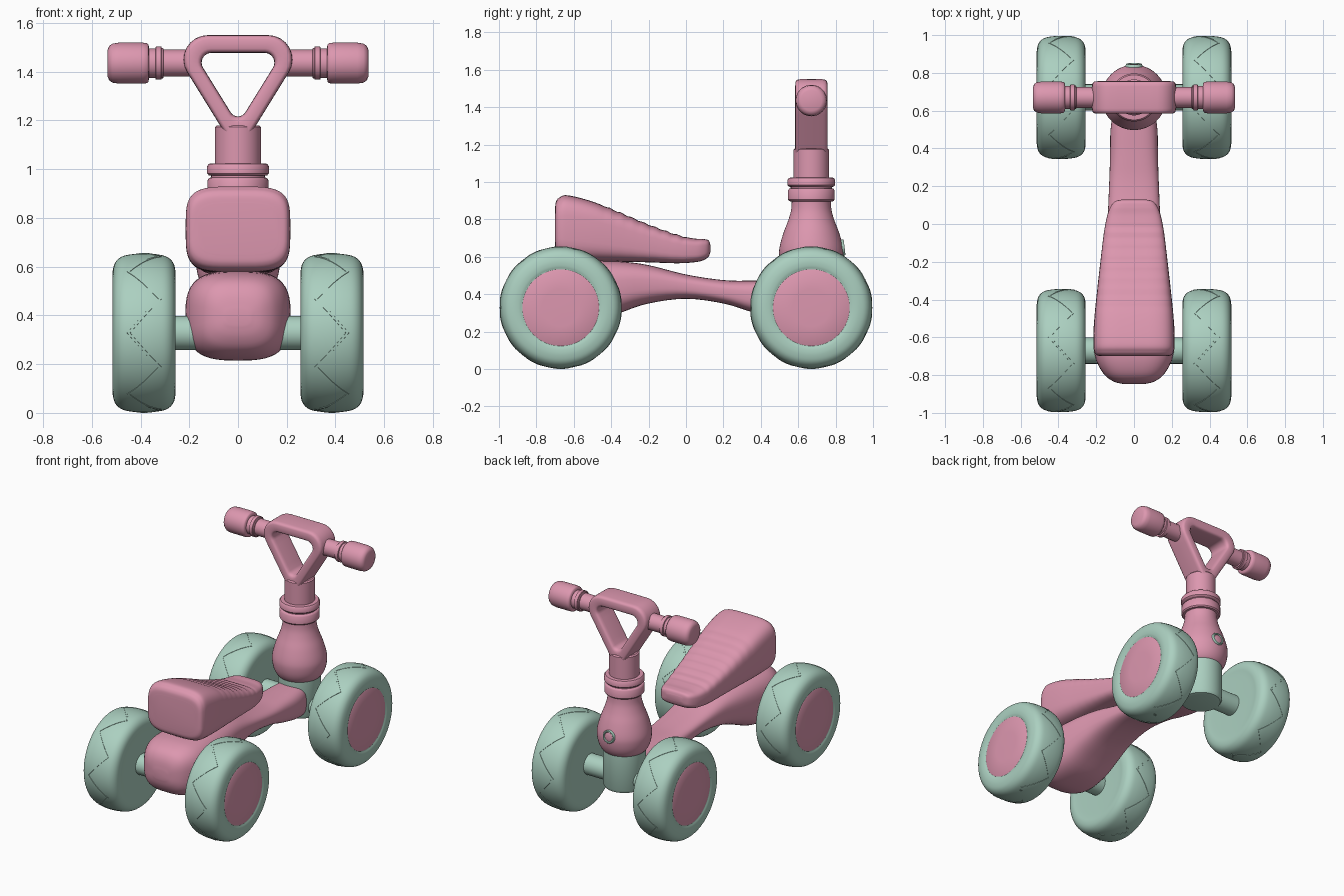
import bpy, bmesh, math
from math import sin, cos, pi
from mathutils import Vector, Matrix

if "Cube" in bpy.data.objects:
    bpy.data.objects.remove(bpy.data.objects["Cube"])


def material(name, rgb):
    m = bpy.data.materials.new(name)
    m.diffuse_color = (*rgb, 1)
    m.use_nodes = True
    m.node_tree.nodes["Principled BSDF"].inputs["Base Color"].default_value = m.diffuse_color
    return m


PINK = material("rose pink", (0.72, 0.31, 0.43))
GREEN = material("sage green", (0.41, 0.63, 0.53))


def loft(name, rings, mat, loop=False, angle=40):
    """Skin a list of equal closed rings; cap the ends unless it loops."""
    bm = bmesh.new()
    vs = [[bm.verts.new(p) for p in r] for r in rings]
    n, m = len(vs), len(vs[0])
    for i in range(n if loop else n - 1):
        a, b = vs[i], vs[(i + 1) % n]
        for j in range(m):
            k = (j + 1) % m
            bm.faces.new((a[j], a[k], b[k], b[j]))
    if not loop:
        bm.faces.new(vs[0])
        bm.faces.new(vs[-1])
    bmesh.ops.recalc_face_normals(bm, faces=bm.faces)
    me = bpy.data.meshes.new(name)
    bm.to_mesh(me)
    bm.free()
    me.materials.append(mat)
    ob = bpy.data.objects.new(name, me)
    bpy.context.collection.objects.link(ob)
    bpy.ops.object.select_all(action='DESELECT')
    ob.select_set(True)
    bpy.context.view_layer.objects.active = ob
    bpy.ops.object.shade_smooth_by_angle(angle=math.radians(angle))
    return ob


def lathe(name, profile, mat, origin, axis, seg=48, angle=40):
    """Spin (radius, distance) pairs about an axis through origin."""
    q = Vector((0, 0, 1)).rotation_difference(Vector(axis))
    o = Vector(origin)
    rings = [[o + q @ Vector((r * cos(2 * pi * j / seg), r * sin(2 * pi * j / seg), d))
              for j in range(seg)] for r, d in profile]
    return loft(name, rings, mat, angle=angle)


def smooth_keys(keys, steps):
    """Catmull-Rom through rows of numbers."""
    out = []
    for i in range(len(keys) - 1):
        p0, p1 = keys[max(i - 1, 0)], keys[i]
        p2, p3 = keys[i + 1], keys[min(i + 2, len(keys) - 1)]
        for s in range(steps):
            t = s / steps
            out.append([0.5 * (2 * b + (c - a) * t + (2 * a - 5 * b + 4 * c - d) * t * t
                               + (3 * b - a - 3 * c + d) * t ** 3)
                        for a, b, c, d in zip(p0, p1, p2, p3)])
    return out + [list(keys[-1])]


def spow(v, e):
    return math.copysign(abs(v) ** e, v)


def section(y, bottom, top, w, power, n=48):
    """Rounded-box cross-section standing across the y axis."""
    c, h = (top + bottom) / 2, (top - bottom) / 2
    e = 2 / power
    return [(w * spow(cos(2 * pi * j / n), e), y, c + h * spow(sin(2 * pi * j / n), e))
            for j in range(n)]


# Body: broad rounded tail, narrow waist, front end buried in the steering column
body_keys = [(-.848, .36, .42, .05), (-.835, .31, .49, .105), (-.80, .26, .54, .155),
             (-.73, .225, .57, .197), (-.64, .215, .58, .215), (-.5, .237, .583, .21),
             (-.35, .30, .575, .19), (-.2, .35, .555, .165), (0, .375, .505, .142),
             (.2, .35, .475, .132), (.35, .305, .472, .127), (.5, .27, .475, .124),
             (.6, .262, .475, .105), (.66, .28, .46, .06)]
loft("body", [section(*k, 3.0) for k in smooth_keys(body_keys, 4)], PINK, angle=60)

# Seat: tall back, sloping down to a thin nose, faint ribs across the top
seat_keys = [(-.70, .65, .86, .165), (-.695, .615, .895, .195), (-.675, .592, .918, .21),
             (-.63, .58, .928, .215), (-.5, .575, .895, .21), (-.35, .573, .835, .195),
             (-.2, .57, .772, .178), (-.05, .565, .718, .16), (.04, .57, .698, .143),
             (.09, .58, .695, .125), (.12, .60, .688, .10), (.13, .625, .665, .06)]
seat_rings = []
for y, b, t, w in smooth_keys(seat_keys, 8):
    rib = .003 * sin(y * 2 * pi / .06) if -.45 < y < .0 else 0
    seat_rings.append(section(y, b, t + rib, w, 4.0))
loft("seat", seat_rings, PINK, angle=60)

# Steering column: socket, bulb with neck, two collars, stem
HY = .67
up = (0, 0, 1)
lathe("column_socket", [(.10, .25), (.125, .256), (.135, .275), (.135, .52)],
      GREEN, (0, HY, 0), up)
bulb = smooth_keys([(.08, .49), (.13, .505), (.16, .55), (.172, .61), (.168, .66),
                    (.148, .73), (.125, .79), (.11, .84), (.105, .88), (.105, .91)], 4)
lathe("column_bulb", bulb, PINK, (0, HY, 0), up)
lathe("column_collars", [(.10, .895), (.118, .897), (.125, .905), (.125, .955), (.118, .964),
                         (.110, .966), (.110, .973), (.120, .975), (.127, .983), (.127, 1.012),
                         (.119, 1.022), (.09, 1.024)], PINK, (0, HY, 0), up)
lathe("column_stem", [(.095, 1.0), (.095, 1.172), (.087, 1.18)], PINK, (0, HY, 0), up)

# Badge on the bulb: ring with a pink centre
badge_dir = Vector((0, 1, .12)).normalized()
badge_at = (0, HY + .158, .648)
lathe("badge_ring", [(.044, -.02), (.044, .014), (.04, .02), (.033, .02), (.029, .014)],
      GREEN, badge_at, badge_dir, 32)
lathe("badge_centre", [(.029, 0), (.029, .015), (.02, .018), (.008, .019)],
      PINK, badge_at, badge_dir, 32)


# Handle frame: rounded triangle loop with a soft rectangular section
def rounded_polygon(corners, arc=8, straight=6):
    pts, ends = [], []
    for i, (x, z, r) in enumerate(corners):
        p = Vector((x, z))
        a = (Vector(corners[i - 1][:2]) - p).normalized()
        b = (Vector(corners[(i + 1) % len(corners)][:2]) - p).normalized()
        half = a.angle(b) / 2
        c = p + (a + b).normalized() * r / sin(half)
        s, e = p + a * r / math.tan(half) - c, p + b * r / math.tan(half) - c
        turn = s.angle_signed(e)
        ends.append([c + Matrix.Rotation(-turn * k / arc, 2) @ s for k in range(arc + 1)])
    for i, seg in enumerate(ends):
        nxt = ends[(i + 1) % len(ends)][0]
        pts += seg + [seg[-1].lerp(nxt, k / straight) for k in range(1, straight)]
    return pts


outer = rounded_polygon([(-.303, 1.55, .1), (.303, 1.55, .1), (0, 1.06, .06)])
inner = rounded_polygon([(-.181, 1.477, .04), (.181, 1.477, .04), (0, 1.185, .035)])
frame = []
for o, i in zip(outer, inner):
    ring = []
    for k in range(24):
        u = .5 + .5 * spow(cos(2 * pi * k / 24), .5)
        v = .086 * spow(sin(2 * pi * k / 24), .3)
        p = i.lerp(o, u)
        ring.append((p.x, HY + v, p.y))
    frame.append(ring)
loft("handle_frame", frame, PINK, loop=True, angle=50)

# Handlebars with collars and grips
bar = [(.055, .185), (.055, .305), (.062, .307), (.062, .313), (.068, .315), (.068, .337),
       (.060, .339), (.060, .365), (.076, .367), (.082, .373), (.084, .39), (.084, .49),
       (.080, .515), (.070, .529), (.055, .535)]
for side, label in ((-1, "left"), (1, "right")):
    lathe(label + "_handlebar", bar, PINK, (0, HY, 1.435), (side, 0, 0), 40)

# Tyre profile (radius, x from the wheel's middle), running inner to outer
R, WZ, WX = .326, .328, .385
tyre = smooth_keys([(.03, -.122), (.2, -.125), (.255, -.128), (.29, -.118), (.313, -.092),
                    (.323, -.05), (R, 0), (.323, .05), (.313, .092), (.29, .118),
                    (.255, .129), (.225, .129), (.208, .124)], 4)


def tyre_radius(x):
    tread = [p for p in tyre if p[0] > .25]
    for a, b in zip(tread, tread[1:]):
        if a[1] <= x <= b[1]:
            return a[0] + (b[0] - a[0]) * (x - a[1]) / max(b[1] - a[1], 1e-6)
    return .3


def tread_ridge(name, origin, flip):
    """Zigzag rib running round the tyre."""
    teeth, steps = 14, 8
    rings = []
    for i in range(teeth * steps):
        f = i / steps
        tri = 1 - 2 * abs((f % 2) - 1)
        x = flip * tri * .064
        a = 2 * pi * f / teeth
        ring = []
        for dx, dr in ((-.009, -.008), (-.006, .002), (.006, .002), (.009, -.008)):
            r = tyre_radius(x + dx) + dr
            ring.append(Vector(origin) + Vector((x + dx, r * cos(a), r * sin(a))))
        rings.append(ring)
    return loft(name, rings, GREEN, loop=True, angle=20)


# Wheels and axles
for y, end in ((-HY, "rear"), (HY, "front")):
    lathe(end + "_axle", [(.07, -.275), (.07, .275)], GREEN, (0, y, WZ), (1, 0, 0), 32)
    for side, label in ((-1, "left"), (1, "right")):
        at = (side * WX, y, WZ)
        tag = end + "_" + label
        lathe(tag + "_tyre", tyre, GREEN, at, (side, 0, 0), 64)
        lathe(tag + "_hub_disc", [(.208, .10), (.208, .122), (.2, .127), (.1, .129), (.02, .13)],
              PINK, at, (side, 0, 0), 64)
        tread_ridge(tag + "_tread", at, side)
